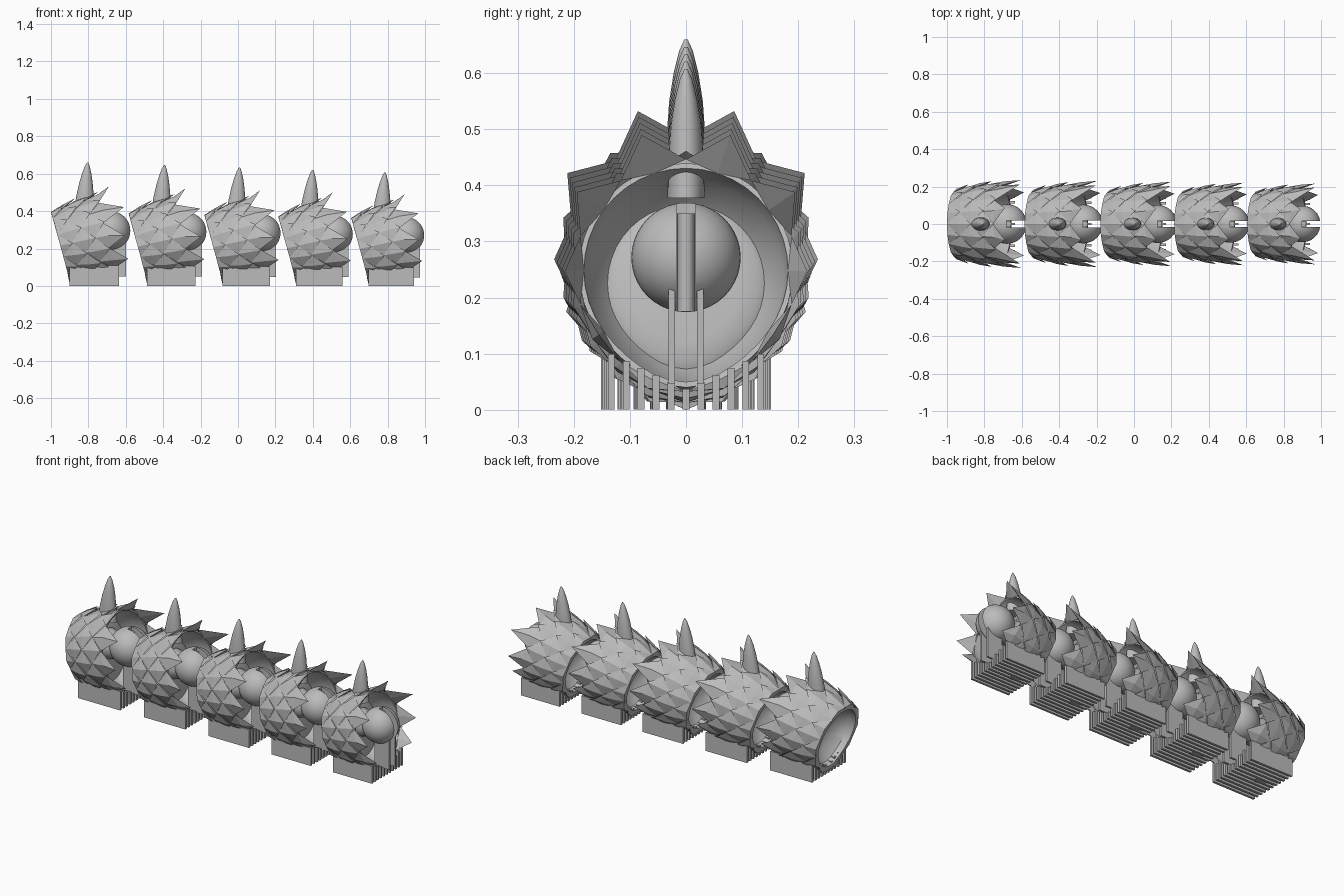
import bpy, bmesh
from math import sin, cos, pi, radians
from mathutils import Vector, Matrix

cube = bpy.data.objects.get("Cube")
if cube:
    bpy.data.objects.remove(cube)

grey = bpy.data.materials.new("plain grey")
grey.use_nodes = True
grey.diffuse_color = (0.5, 0.5, 0.5, 1)
grey.node_tree.nodes["Principled BSDF"].inputs["Base Color"].default_value = (0.5, 0.5, 0.5, 1)

# Five linked segments, each a little smaller than the last
STARTS = [-1.0, -0.585, -0.18, 0.215, 0.605]
COUNT = 10          # scales around the body
RINGS = 4           # scale rows along the body


def hull(t, f, a, lift=0.0):
    """Point on the slanted barrel: t along it, f of its radius, a from the top."""
    r = 0.18 + 0.035 * t + 0.012 * sin(pi * min(max(t, 0), 1))
    r += 0.02 * max(0, -cos(a)) ** 8
    r = r * f + lift
    return Vector((0.245 * t + 0.05 * (1 - f * cos(a)), r * sin(a),
                   0.215 + 0.055 * t + r * cos(a)))


def finish(name, bm, smooth=None):
    """Turn a bmesh into one mesh shared by all five segments."""
    bmesh.ops.recalc_face_normals(bm, faces=bm.faces)
    me = bpy.data.meshes.new(name)
    bm.to_mesh(me)
    bm.free()
    spread(name, me, smooth)


def spread(name, me, smooth=None):
    me.materials.clear()
    me.materials.append(grey)
    for i, x in enumerate(STARTS):
        ob = bpy.data.objects.new(f"{name}_{i + 1}", me)
        bpy.context.collection.objects.link(ob)
        ob.location.x = x
        ob.scale = [1 - 0.02 * i] * 3
        if smooth and i == 0:
            bpy.ops.object.select_all(action='DESELECT')
            ob.select_set(True)
            bpy.context.view_layer.objects.active = ob
            bpy.ops.object.shade_smooth_by_angle(angle=radians(smooth))


def loft(bm, loops, cap=False):
    rings = [[bm.verts.new(p) for p in loop] for loop in loops]
    for a, b in zip(rings, rings[1:]):
        for k in range(len(a)):
            n = (k + 1) % len(a)
            bm.faces.new((a[k], a[n], b[n], b[k]))
    if cap:
        bm.faces.new(rings[0])
        bm.faces.new(rings[-1])


def box(bm, lo, hi):
    lo, hi = Vector(lo), Vector(hi)
    m = Matrix.Translation((lo + hi) / 2) @ Matrix.Diagonal((*(hi - lo), 1))
    bmesh.ops.create_cube(bm, size=1, matrix=m)


# Hollow shell: bowl at the left end, wide funnel at the right end
profile = [(0.48, 0.05), (0.45, 0.3), (0.35, 0.6), (0.15, 0.82), (0, 0.87), (0, 0.97),
           (0.25, 0.96), (0.5, 0.955), (0.75, 0.955), (1, 0.965), (1, 0.92),
           (0.75, 0.88), (0.55, 0.72), (0.58, 0.66), (0.6, 0.5), (0.62, 0.05)]
bm = bmesh.new()
loft(bm, [[hull(t, f, 2 * pi * k / 40) for k in range(40)] for t, f in profile], True)
finish("body_shell", bm, 35)

# Overlapping ridged scales, the last row drawn out into spikes
step = 2 * pi / COUNT
bm = bmesh.new()
for row in range(RINGS + 1):
    t = row / RINGS
    last = row == RINGS
    for j in range(COUNT):
        a = (j + 0.5 * ((row + 1) % 2)) * step
        c = cos(a)
        low = c < -0.9
        back = hull(max(t - 1 / RINGS, 0), 1.0, a)
        left, right = (hull(t, 1.0, a + d * step / 2) for d in (-1, 1))
        ridge = hull(t, 1.0, a, 0.012 if last else 0.008)
        under = hull(t, 0.92, a)
        if last and not low:
            r = 0.235 + 0.045 * c
            x = 0.395 - 0.085 * max(0, c) ** 6 * 1.35 - 0.03 * min(0, c)
            tip = Vector((x, r * sin(a), 0.268 + r * c))
            ridge = ridge.lerp(tip, 0.12)
        elif last:
            tip = hull(1.03, 0.97, a)
        else:
            tip = hull(t + 1.1 / RINGS, 1.0, a, 0.014)
        vs = [bm.verts.new(p) for p in (back, left, tip, right)]
        top, bot = bm.verts.new(ridge), bm.verts.new(under)
        for k in range(4):
            n = (k + 1) % 4
            bm.faces.new((vs[k], vs[n], top))
            bm.faces.new((vs[n], vs[k], bot))
finish("scales", bm)

# Horn: height, centre, half length, half width
horn = [(0.41, 0.18, 0.055, 0.036), (0.48, 0.182, 0.047, 0.035), (0.55, 0.187, 0.036, 0.030),
        (0.60, 0.191, 0.025, 0.022), (0.64, 0.194, 0.013, 0.012), (0.66, 0.196, 0.003, 0.003)]
bm = bmesh.new()
loft(bm, [[(x + rx * cos(k * pi / 10), ry * sin(k * pi / 10), z) for k in range(20)]
          for z, x, rx, ry in horn], True)
finish("horn", bm, 60)

# Ball joint with an upright slot cut in its right side
centre = Vector((0.32, 0, 0.295))
bm = bmesh.new()
bmesh.ops.create_uvsphere(bm, u_segments=32, v_segments=20, radius=0.106,
                          matrix=Matrix.Translation(centre))
ball_mesh = bpy.data.meshes.new("ball")
bm.to_mesh(ball_mesh)
bm.free()
bm = bmesh.new()
box(bm, (0.318, -0.018, 0.1), (0.5, 0.018, 0.5))
slot_mesh = bpy.data.meshes.new("slot")
bm.to_mesh(slot_mesh)
bm.free()
ball = bpy.data.objects.new("ball_blank", ball_mesh)
slot = bpy.data.objects.new("slot_cutter", slot_mesh)
slot.hide_render = True
for ob in (ball, slot):
    bpy.context.collection.objects.link(ob)
cut = ball.modifiers.new("slot", 'BOOLEAN')
cut.operation = 'DIFFERENCE'
cut.object = slot
bpy.context.view_layer.update()
done = bpy.data.meshes.new_from_object(ball.evaluated_get(bpy.context.evaluated_depsgraph_get()))
for ob in (ball, slot):
    bpy.data.objects.remove(ob)
spread("ball", done, 35)

# Pin standing in the slot, and the neck holding the ball
bm = bmesh.new()
bmesh.ops.create_cone(bm, cap_ends=True, segments=16, radius1=0.016, radius2=0.016, depth=0.19,
                      matrix=Matrix.Translation((0.328, 0, 0.285)))
finish("slot_pin", bm, 35)
bm = bmesh.new()
bmesh.ops.create_cone(bm, cap_ends=True, segments=20, radius1=0.085, radius2=0.06, depth=0.09,
                      matrix=Matrix.Translation((0.225, 0, 0.275)) @ Matrix.Rotation(pi / 2, 4, 'Y'))
finish("neck", bm, 35)

# Two upright stays under the ball
bm = bmesh.new()
for s in (-1, 1):
    box(bm, (0.3, s * 0.0275 - 0.006, 0.05), (0.4, s * 0.0275 + 0.006, 0.243))
finish("stays", bm)

# Row of thin fins the segment stands on, trimmed to the keel
bm = bmesh.new()
for k in range(-5, 6):
    y = k * 0.029
    box(bm, (0.1, y - 0.0065, 0), (0.365, y + 0.0065, 0.04 + 0.47 * abs(y)))
finish("base_fins", bm)
